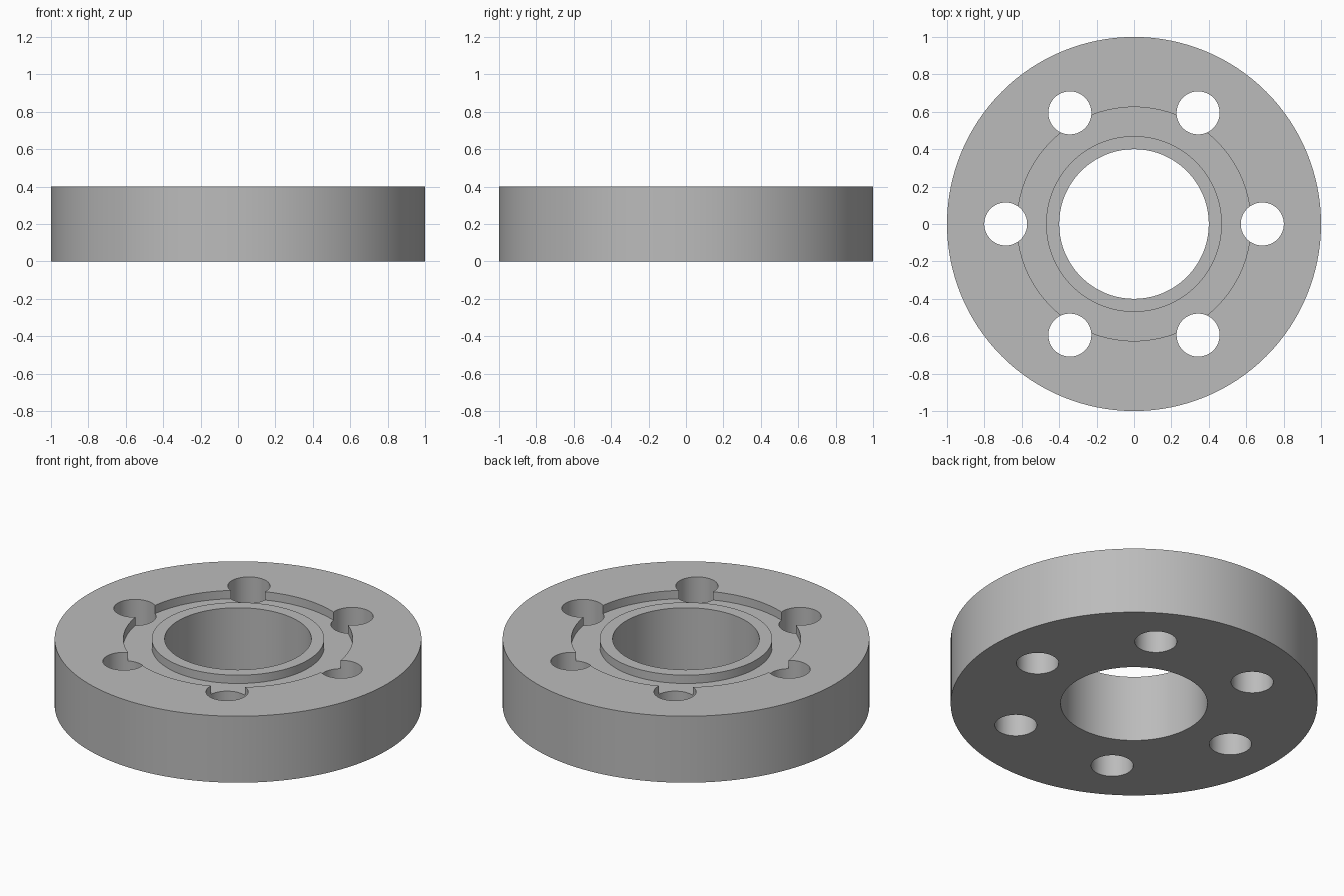
import bpy, bmesh, math
from mathutils import Matrix, Vector

cube = bpy.data.objects.get("Cube")
if cube:
    bpy.data.objects.remove(cube, do_unlink=True)

SEGMENTS = 128
HEIGHT = 0.4
GROOVE_FLOOR = 0.35
BORE, BOSS, GROOVE, RIM = 0.40, 0.47, 0.625, 1.0
HOLE_COUNT, HOLE_RADIUS, HOLE_CIRCLE = 6, 0.115, 0.686

grey = bpy.data.materials.new("machined grey")
grey.use_nodes = True
colour = (0.5, 0.5, 0.5, 1)
grey.diffuse_color = colour
grey.node_tree.nodes["Principled BSDF"].inputs["Base Color"].default_value = colour


def add_object(name, bm):
    bmesh.ops.recalc_face_normals(bm, faces=bm.faces)
    mesh = bpy.data.meshes.new(name)
    bm.to_mesh(mesh)
    bm.free()
    mesh.materials.append(grey)
    obj = bpy.data.objects.new(name, mesh)
    bpy.context.collection.objects.link(obj)
    return obj


# Flange ring: closed section revolved around z, with bore, boss and groove
profile = [(BORE, 0), (RIM, 0), (RIM, HEIGHT), (GROOVE, HEIGHT),
           (GROOVE, GROOVE_FLOOR), (BOSS, GROOVE_FLOOR), (BOSS, HEIGHT), (BORE, HEIGHT)]
bm = bmesh.new()
verts = [bm.verts.new((r, 0, z)) for r, z in profile]
edges = [bm.edges.new((a, b)) for a, b in zip(verts, verts[1:] + verts[:1])]
bmesh.ops.spin(bm, geom=verts + edges, cent=(0, 0, 0), axis=(0, 0, 1),
               angle=math.tau, steps=SEGMENTS, use_merge=True)
bmesh.ops.remove_doubles(bm, verts=bm.verts, dist=0.0001)
flange = add_object("flange_ring", bm)

# Bolt hole cutters on a circle
bm = bmesh.new()
for i in range(HOLE_COUNT):
    turn = Matrix.Rotation(math.tau * i / HOLE_COUNT, 4, "Z")
    place = turn @ Matrix.Translation(Vector((HOLE_CIRCLE, 0, HEIGHT / 2)))
    bmesh.ops.create_cone(bm, cap_ends=True, segments=64, radius1=HOLE_RADIUS,
                          radius2=HOLE_RADIUS, depth=HEIGHT * 2, matrix=place)
cutter = add_object("bolt_hole_cutter", bm)
cutter.hide_render = True

# Cut the holes, then discard the cutter
bpy.context.view_layer.objects.active = flange
flange.select_set(True)
cut = flange.modifiers.new("bolt holes", "BOOLEAN")
cut.operation = "DIFFERENCE"
cut.solver = "EXACT"
cut.object = cutter
bpy.ops.object.modifier_apply(modifier=cut.name)
bpy.data.objects.remove(cutter, do_unlink=True)

bpy.ops.object.shade_smooth_by_angle(angle=math.radians(30))
